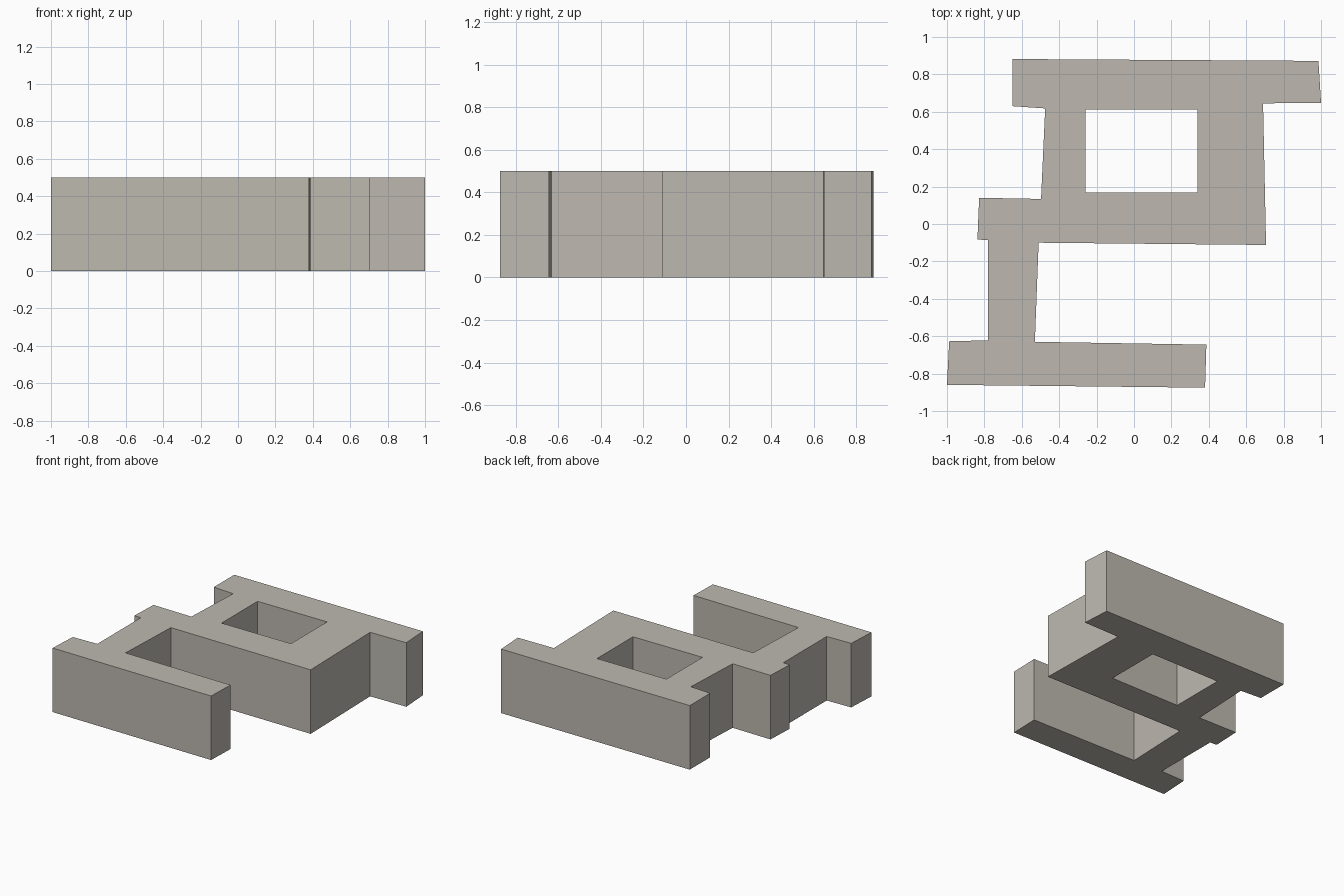
import bpy
import bmesh

if "Cube" in bpy.data.objects:
    bpy.data.objects.remove(bpy.data.objects["Cube"])

HEIGHT = 0.5

# Plan of the walls, counter-clockwise from the front left corner
OUTLINE = [
    (-1.0, -0.86), (0.38, -0.875), (0.387, -0.645), (-0.53, -0.63),
    (-0.51, -0.10), (0.706, -0.112), (0.69, 0.645), (1.0, 0.648),
    (0.986, 0.872), (-0.65, 0.882), (-0.65, 0.63), (-0.475, 0.618),
    (-0.497, 0.134), (-0.828, 0.14), (-0.837, -0.083), (-0.78, -0.086),
    (-0.78, -0.622), (-0.988, -0.627),
]
# Rectangular courtyard opening
COURTYARD = [(-0.26, 0.168), (-0.26, 0.613), (0.34, 0.613), (0.34, 0.168)]

stone = bpy.data.materials.new("warm grey stone")
stone.diffuse_color = (0.51, 0.485, 0.435, 1)
stone.use_nodes = True
stone.node_tree.nodes["Principled BSDF"].inputs["Base Color"].default_value = stone.diffuse_color


def add_loop(bm, points):
    verts = [bm.verts.new((x, y, 0)) for x, y in points]
    return [bm.edges.new((v, verts[(i + 1) % len(verts)])) for i, v in enumerate(verts)]


# Fill the plan around the courtyard, then raise it to full height
bm = bmesh.new()
edges = add_loop(bm, OUTLINE) + add_loop(bm, COURTYARD)
bmesh.ops.triangle_fill(bm, edges=edges, use_beauty=True, normal=(0, 0, 1))
raised = bmesh.ops.extrude_face_region(bm, geom=bm.faces[:], use_keep_orig=True)
top = [g for g in raised["geom"] if isinstance(g, bmesh.types.BMVert)]
bmesh.ops.translate(bm, verts=top, vec=(0, 0, HEIGHT))
bmesh.ops.recalc_face_normals(bm, faces=bm.faces[:])

mesh = bpy.data.meshes.new("building_block")
bm.to_mesh(mesh)
bm.free()
mesh.materials.append(stone)
block = bpy.data.objects.new("building_block", mesh)
bpy.context.collection.objects.link(block)
